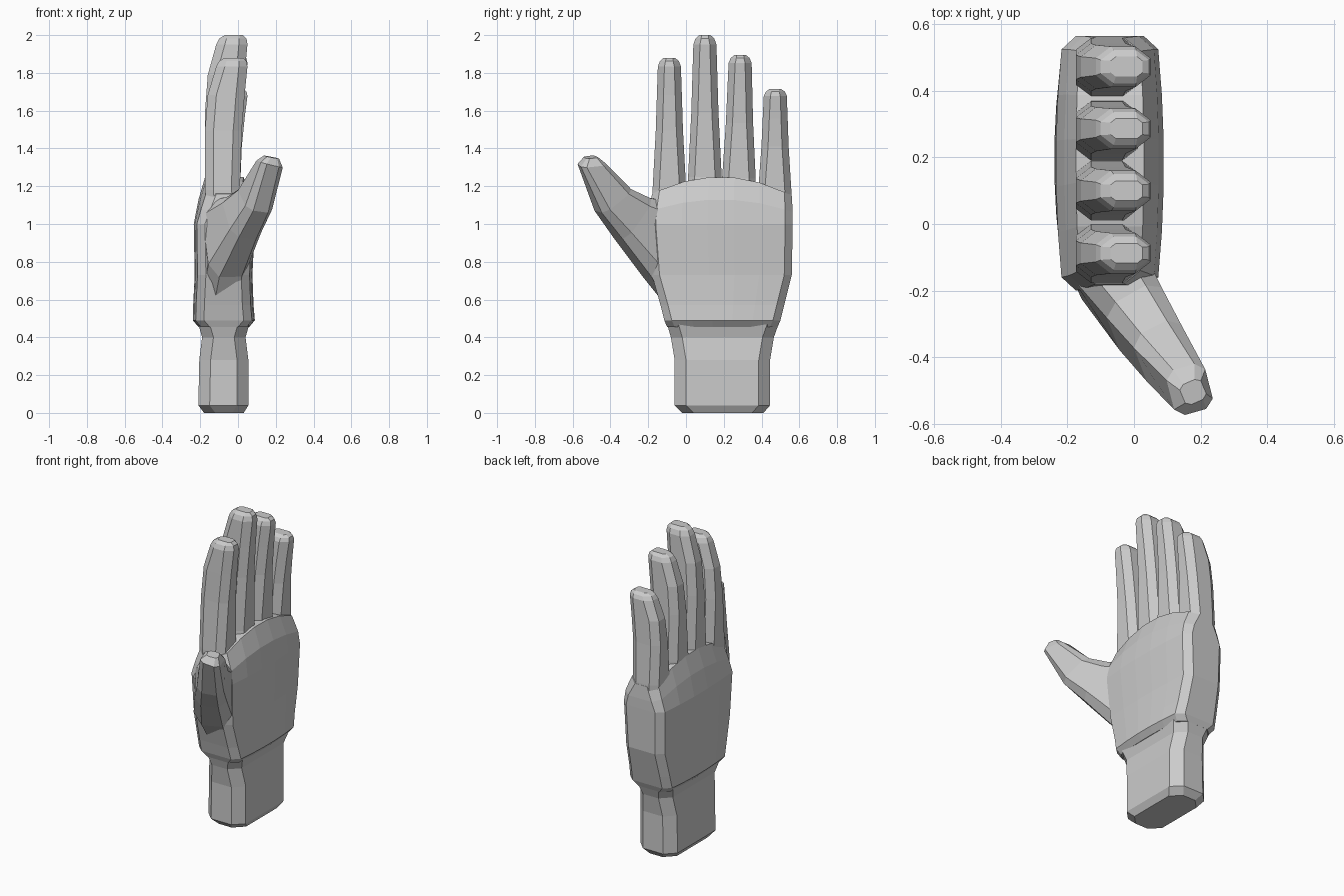
import bpy, bmesh
from mathutils import Vector

cube = bpy.data.objects.get("Cube")
if cube:
    bpy.data.objects.remove(cube, do_unlink=True)

skin = bpy.data.materials.new("light_grey")
skin.use_nodes = True
grey = (0.6, 0.6, 0.6, 1)
skin.diffuse_color = grey
skin.node_tree.nodes["Principled BSDF"].inputs["Base Color"].default_value = grey


def ring(center, wide, thick, cut_w, cut_t, splits=0, bulge=0):
    """Bevelled rectangle; wide and thick are half-extent vectors."""
    half = [(-1, 1 - cut_t)]
    for i in range(splits + 2):
        u = (1 - cut_w) * (2 * i / (splits + 1) - 1)
        half.append((u, 1 - bulge * u * u))
    half.append((1, 1 - cut_t))
    outline = half + [(u, -v) for u, v in reversed(half)]
    return [center + wide * u + thick * v for u, v in outline]


def box_ring(z, y0, y1, x0, x1, cut_y, cut_x, splits=0, bulge=0):
    """Level ring given by its extents, with bevels in units."""
    hy, hx = (y1 - y0) / 2, (x1 - x0) / 2
    return ring(Vector(((x0 + x1) / 2, (y0 + y1) / 2, z)), Vector((0, hy, 0)),
                Vector((hx, 0, 0)), cut_y / hy, cut_x / hx, splits, bulge)


def loft(name, rings):
    bm = bmesh.new()
    loops = [[bm.verts.new(p) for p in r] for r in rings]
    n = len(loops[0])
    for a, b in zip(loops, loops[1:]):
        for i in range(n):
            j = (i + 1) % n
            bm.faces.new((a[i], a[j], b[j], b[i]))
    # Caps are strips running from the palm side to the back
    for cap in (loops[0], loops[-1]):
        for i in range(n // 2 - 1):
            bm.faces.new((cap[i], cap[i + 1], cap[n - 2 - i], cap[n - 1 - i]))
    bmesh.ops.recalc_face_normals(bm, faces=bm.faces)
    mesh = bpy.data.meshes.new(name)
    bm.to_mesh(mesh)
    bm.free()
    mesh.materials.append(skin)
    obj = bpy.data.objects.new(name, mesh)
    bpy.context.collection.objects.link(obj)
    return obj


# Wrist: z, y range, x range
wrist = [(0, -0.02, 0.41, -0.18, 0.03), (0.04, -0.06, 0.445, -0.21, 0.055),
         (0.28, -0.06, 0.445, -0.205, 0.055), (0.4, -0.08, 0.465, -0.19, 0.04),
         (0.47, -0.1, 0.49, -0.21, 0.06)]
loft("wrist", [box_ring(*r, 0.06, 0.06) for r in wrist])

# Palm: the top edge arches across the knuckles
palm = [(0.455, -0.1, 0.485, -0.21, 0.06), (0.49, -0.115, 0.5, -0.24, 0.09),
        (0.57, -0.135, 0.52, -0.238, 0.083), (0.73, -0.18, 0.56, -0.23, 0.077),
        (1.0, -0.2, 0.565, -0.235, 0.09), (1.13, -0.195, 0.565, -0.21, 0.075),
        (1.25, -0.18, 0.56, -0.175, 0.03)]
palm_rings = [box_ring(*r, 0.04, 0.06, 4, 0.13) for r in palm]
for p in palm_rings[-1]:
    p.z -= 0.7 * (p.y - 0.18) ** 2
for p in palm_rings[-2]:
    p.z -= 0.45 * (p.y - 0.18) ** 2
loft("palm", palm_rings)

# Fingers: centre y at base and tip, base height, tip height
fingers = {"index_finger": (-0.088, -0.088, 1.18, 1.88),
           "middle_finger": (0.1, 0.1, 1.25, 2.0),
           "ring_finger": (0.28, 0.287, 1.24, 1.895),
           "little_finger": (0.47, 0.473, 1.16, 1.715)}
# Section: fraction of length, half width, x range, bevel
sections = [(-0.12, 0.09, -0.165, 0.02, 0.03), (0, 0.089, -0.175, 0.01, 0.035),
            (0.45, 0.072, -0.175, 0.02, 0.035), (0.72, 0.066, -0.16, 0.035, 0.035),
            (0.935, 0.061, -0.115, 0.05, 0.035), (0.975, 0.05, -0.1, 0.045, 0.03),
            (1, 0.03, -0.07, 0.025, 0.012)]
for name, (yb, yt, zb, zt) in fingers.items():
    rings = []
    for f, w, x0, x1, cut in sections:
        y = yb + (yt - yb) * max(f, 0)
        rings.append(box_ring(zb + (zt - zb) * f, y - w, y + w, x0, x1, cut, cut * 1.3))
    loft(name, rings)

# Thumb: outer edge point, inner edge point, half thickness
thumb = [((-0.06, -0.11, 0.58), (-0.08, 0.06, 0.95), 0.12),
         ((-0.04, -0.205, 0.72), (-0.09, -0.1, 1.12), 0.115),
         ((0.05, -0.36, 0.925), (-0.01, -0.21, 1.14), 0.095),
         ((0.12, -0.465, 1.065), (0.06, -0.31, 1.19), 0.08),
         ((0.185, -0.565, 1.31), (0.15, -0.43, 1.325), 0.062),
         ((0.19, -0.535, 1.35), (0.165, -0.475, 1.358), 0.035)]
edges = [(Vector(o), Vector(i), t) for o, i, t in thumb]
mids = [(o + i) / 2 for o, i, t in edges]
thumb_rings = []
for k, (o, i, t) in enumerate(edges):
    axis = mids[min(k + 1, len(mids) - 1)] - mids[max(k - 1, 0)]
    wide = (i - o) / 2
    thick = wide.cross(axis).normalized() * t
    thumb_rings.append(ring(mids[k], wide, thick, 0.35, 0.45))
loft("thumb", thumb_rings)
